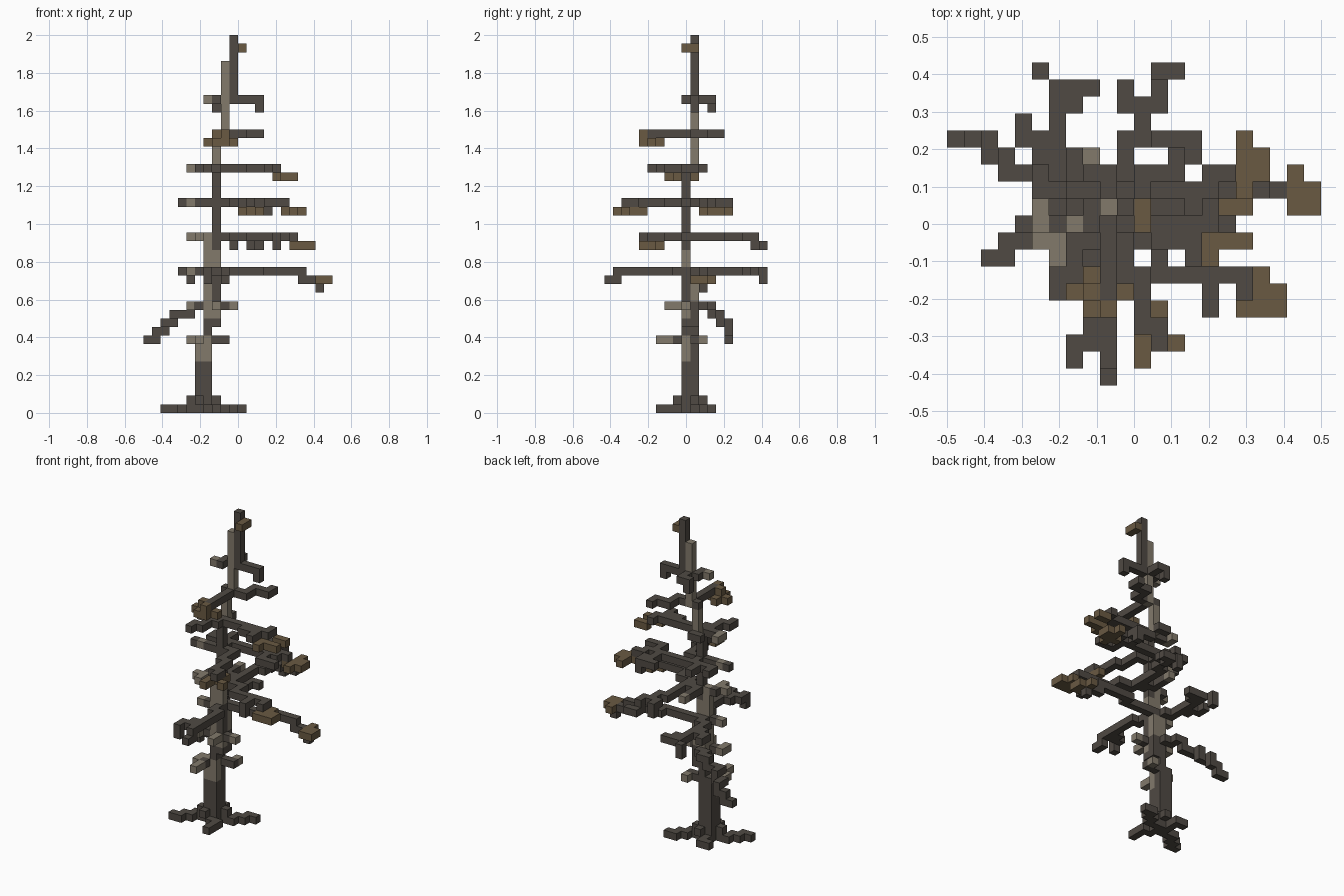
import bpy, bmesh
from mathutils import Vector

UNIT = 1 / 22                      # edge of one block
ORIGIN = Vector((-0.5, -9.5 * UNIT, 0))

cube = bpy.data.objects.get("Cube")
if cube:
    bpy.data.objects.remove(cube, do_unlink=True)


def make_material(name, rgb):
    mat = bpy.data.materials.new(name)
    mat.use_nodes = True
    mat.diffuse_color = (*rgb, 1)
    bsdf = next(n for n in mat.node_tree.nodes if n.type == 'BSDF_PRINCIPLED')
    bsdf.inputs["Base Color"].default_value = (*rgb, 1)
    bsdf.inputs["Roughness"].default_value = 0.9
    return mat


DARK, LIGHT, BROWN = range(3)
MATERIALS = [make_material("dark bark", (0.079, 0.068, 0.057)),
             make_material("pale bark", (0.225, 0.193, 0.148)),
             make_material("brown twig", (0.142, 0.101, 0.055))]
COLOURS = {'.': DARK, '*': LIGHT, '+': BROWN}
STEPS = {'E': (1, 0, 0), 'W': (-1, 0, 0), 'N': (0, 1, 0), 'S': (0, -1, 0), 'D': (0, 0, -1)}

blocks = {}                        # cell -> (part name, colour)


def column(x, y, bottom, top, colour):
    for z in range(bottom, top):
        blocks[x, y, z] = ("trunk", colour)


def grow(part, x, y, z, path):
    """Walk a limb: capitals place a block, small letters only move,
    brackets fork, and . * + choose the colour."""
    pos, colour, stack = Vector((x, y, z)), DARK, []

    def place():
        blocks.setdefault(tuple(int(c) for c in pos), (part, colour))

    place()
    for ch in path:
        if ch in COLOURS:
            colour = COLOURS[ch]
        elif ch == '[':
            stack.append((pos.copy(), colour))
        elif ch == ']':
            pos, colour = stack.pop()
        else:
            pos = pos + Vector(STEPS[ch.upper()])
            if ch.isupper():
                place()


# Trunk, stepping sideways as it rises
for args in [(6, 9, 0, 6, DARK), (6, 9, 6, 9, LIGHT), (6, 10, 0, 9, DARK),
             (7, 9, 0, 6, DARK), (7, 9, 6, 9, LIGHT), (7, 9, 9, 11, DARK),
             (7, 9, 11, 21, LIGHT), (7, 10, 0, 12, DARK), (7, 10, 12, 16, LIGHT),
             (7, 10, 16, 17, DARK), (8, 9, 10, 29, DARK), (8, 9, 11, 12, LIGHT),
             (8, 9, 17, 19, LIGHT), (8, 10, 10, 17, DARK), (8, 10, 13, 16, LIGHT),
             (8, 10, 28, 32, LIGHT), (8, 10, 32, 33, DARK),
             (9, 10, 32, 41, LIGHT), (10, 10, 36, 44, DARK)]:
    column(*args)

# Limbs of each tier: height, then start cell and path
TIERS = {
    "roots": (0, [(6, 9, "WWSWSW"), (7, 10, "EENENE"), (7, 9, "SESS"), (6, 10, "NNW")]),
    "root_collar": (1, [(6, 9, "W"), (7, 10, "E"), (6, 9, "S"), (7, 10, "N")]),
    "lowest_stubs": (8, [(6, 9, "*WS"), (7, 10, "EE*N"), (6, 9, "S*SS")]),
    "drooping_limb": (12, [(7, 10, "NWNWDWWNDWNDWDW")]),
    "low_stubs": (12, [(7, 9, "W*WS"), (8, 9, "E*E"), (8, 9, "*SS")]),
    "first_tier": (16, [(7, 10, "NWNNNNNN[EE][SE]nWD"),
                        (6, 13, "WNWN"),
                        (8, 9, "SSESSSSS[WWSD][NW]SDS"),
                        (8, 10, "EEEEENEEEEEDE+E[.D][N][SE]E"),
                        (7, 9, "W*W")]),
    "second_tier": (20, [(8, 9, "EESEESSEEE[SSD]EES+D[SE]E[N]ES"),
                         (9, 9, "NENNNNENN[WND]ENDNE"),
                         (7, 9, "W*S[W]S"),
                         (8, 10, "NN*N")]),
    "third_tier": (24, [(8, 9, "NNEEEEE[NNEN[D]WW]E[SSEE]ENE[+D]+eD[S][E]N[E]N"),
                        (8, 9, "EESSSESSS[E[+D]+nD][ES+eD]+sDS"),
                        (8, 9, "WW*W.W"),
                        (8, 11, "W[NN]WWN")]),
    "fourth_tier": (28, [(8, 9, "EEEEE[SW]E[SS]E[+sD[S]EE]N+eDE"),
                         (8, 9, "SWSSWS"),
                         (8, 9, "WW*WN"),
                         (8, 10, "NW")]),
    "fifth_tier": (32, [(9, 10, "SSSSS[+eD]+[W][S]DSWN[N]W"),
                        (9, 10, "EENNEEN")]),
    "sixth_tier": (36, [(10, 10, "EEED"), (9, 10, "NNWD"), (9, 10, "WS*W")]),
    "top_twig": (42, [(10, 10, "+ES")]),
}
for part, (z, limbs) in TIERS.items():
    for x, y, path in limbs:
        grow(part, x, y, z, path)


def add_block(bm, cell, colour):
    """Add only the faces of a block that touch open air."""
    centre = Vector(cell) + Vector((0.5, 0.5, 0.5))
    for axis in range(3):
        for sign in (-1, 1):
            normal = Vector((0, 0, 0))
            normal[axis] = sign
            if tuple(int(c) for c in Vector(cell) + normal) in blocks:
                continue
            side = Vector((0, 0, 0))
            side[(axis + 1) % 3] = 1
            other = normal.cross(side)
            corners = [centre + (normal + a * side + b * other) / 2
                       for a, b in ((-1, -1), (1, -1), (1, 1), (-1, 1))]
            face = bm.faces.new([bm.verts.new(ORIGIN + c * UNIT) for c in corners])
            face.material_index = colour


# One object per part
for part in ["trunk", *TIERS]:
    bm = bmesh.new()
    for cell, (owner, colour) in blocks.items():
        if owner == part:
            add_block(bm, cell, colour)
    bmesh.ops.remove_doubles(bm, verts=bm.verts, dist=UNIT / 100)
    mesh = bpy.data.meshes.new(part)
    bm.to_mesh(mesh)
    bm.free()
    for mat in MATERIALS:
        mesh.materials.append(mat)
    bpy.context.collection.objects.link(bpy.data.objects.new(part, mesh))
